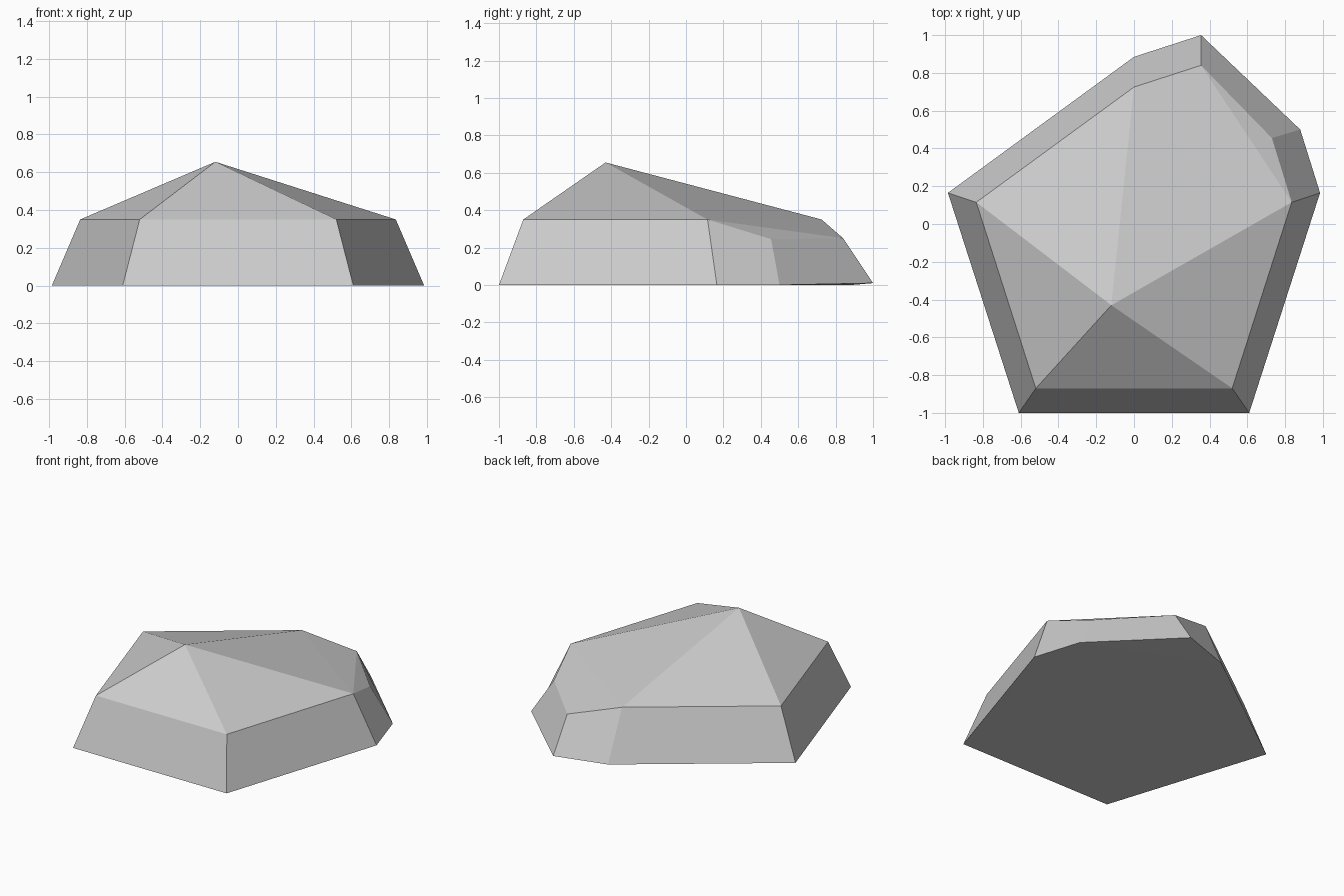
import bpy
import bmesh

cube = bpy.data.objects.get("Cube")
if cube:
    bpy.data.objects.remove(cube, do_unlink=True)

# Grey stone colour
stone = bpy.data.materials.new("stone_grey")
stone.use_nodes = True
colour = (0.6, 0.6, 0.6, 1)
stone.diffuse_color = colour
shader = stone.node_tree.nodes["Principled BSDF"]
shader.inputs["Base Color"].default_value = colour
shader.inputs["Roughness"].default_value = 0.9

# Outlines of the ground and shoulder rings, counter-clockwise from the front right
ground = [(-0.61, -1, 0), (0.61, -1, 0), (0.985, 0.165, 0), (0.88, 0.5, 0),
          (0.355, 1, 0.01), (0, 0.885, 0), (-0.985, 0.165, 0)]
shoulder = [(-0.52, -0.87, 0.35), (0.52, -0.87, 0.35), (0.835, 0.115, 0.35),
            (0.73, 0.455, 0.245), (0.355, 0.84, 0.25), (0, 0.725, 0.35),
            (-0.835, 0.115, 0.35)]

bm = bmesh.new()
low = [bm.verts.new(p) for p in ground]
high = [bm.verts.new(p) for p in shoulder]
peak = bm.verts.new((-0.12, -0.43, 0.655))

# Sloping side walls
count = len(low)
for i in range(count):
    j = (i + 1) % count
    bm.faces.new((low[i], low[j], high[j], high[i]))

# Facets rising to the off-centre peak
crown = [high[i] for i in (0, 1, 2, 5, 6)]
for a, b in zip(crown, crown[1:] + crown[:1]):
    bm.faces.new((a, b, peak))

# Chipped back corner
bm.faces.new((high[2], high[4], high[5]))
bm.faces.new((high[2], high[3], high[4]))

# Underside, with the slightly raised back corner
bm.faces.new((low[5], low[4], low[3]))
bm.faces.new([low[i] for i in (6, 5, 3, 2, 1, 0)])
bmesh.ops.recalc_face_normals(bm, faces=bm.faces)

mesh = bpy.data.meshes.new("rock")
bm.to_mesh(mesh)
bm.free()
mesh.materials.append(stone)
rock = bpy.data.objects.new("rock", mesh)
bpy.context.collection.objects.link(rock)
